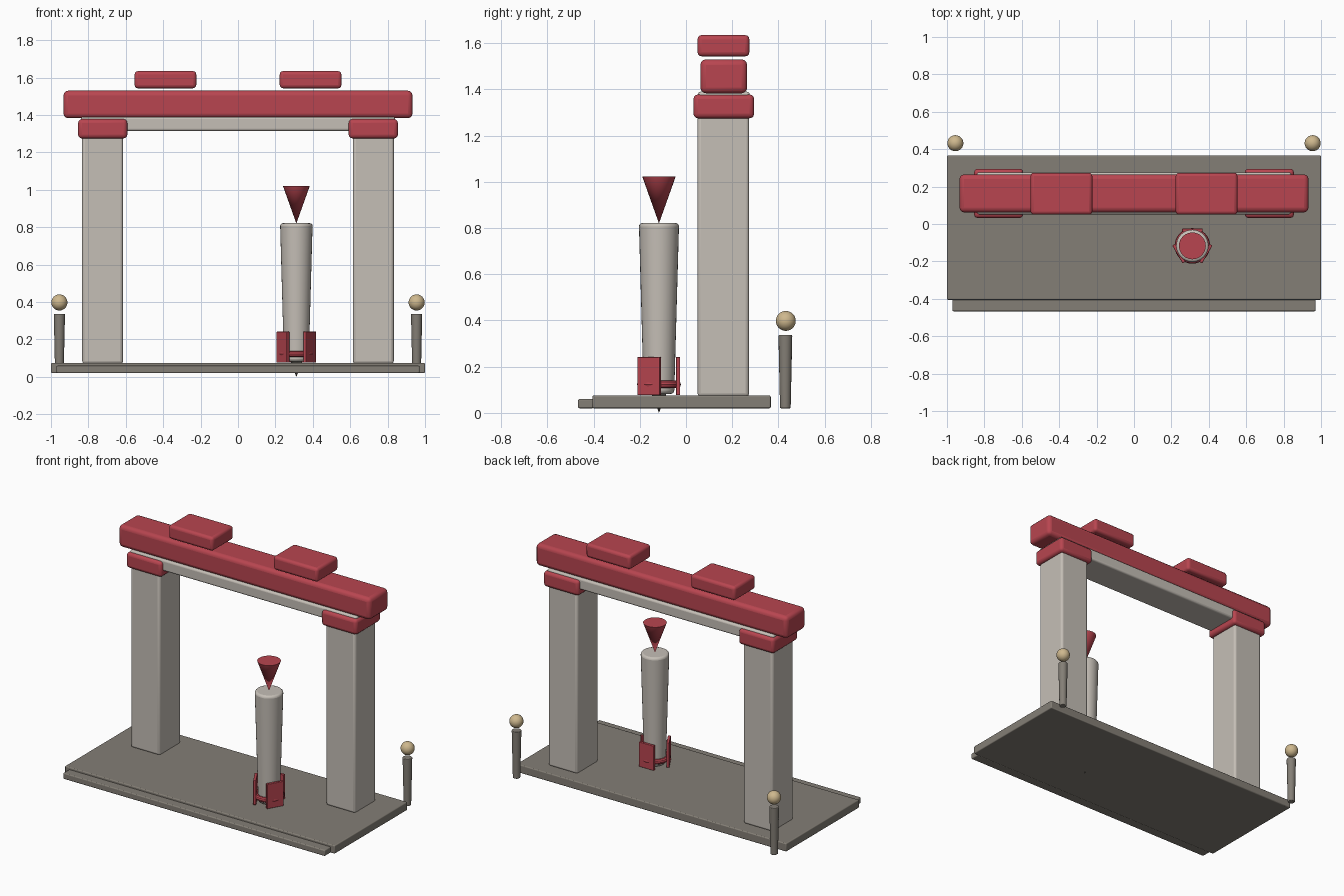
import bpy, math

if "Cube" in bpy.data.objects:
    bpy.data.objects.remove(bpy.data.objects["Cube"])

def mat(name, rgb):
    m = bpy.data.materials.new(name)
    m.diffuse_color = (*rgb, 1)
    m.use_nodes = True
    m.node_tree.nodes["Principled BSDF"].inputs["Base Color"].default_value = m.diffuse_color
    return m

RED = mat("red", (0.48, 0.06, 0.08))
STONE = mat("pale_stone", (0.56, 0.52, 0.47))
BASE = mat("dark_stone", (0.23, 0.21, 0.18))
TAN = mat("tan", (0.62, 0.48, 0.27))

def finish(name, m, bevel=0, segs=3):
    o = bpy.context.object
    o.name = name
    o.data.materials.append(m)
    if bevel:
        b = o.modifiers.new("bevel", "BEVEL")
        b.width, b.segments = bevel, segs
        b.limit_method, b.angle_limit = "ANGLE", math.radians(40)
    bpy.ops.object.shade_smooth_by_angle(angle=math.radians(35))
    return o

def box(name, x, y, z, m, bevel=0.0):
    """Box from (min, max) ranges on each axis."""
    bpy.ops.mesh.primitive_cube_add(size=1, location=[sum(r) / 2 for r in (x, y, z)])
    o = bpy.context.object
    o.scale = [r[1] - r[0] for r in (x, y, z)]
    bpy.ops.object.transform_apply(location=False, rotation=False, scale=True)
    return finish(name, m, bevel)

def cone(name, x, y, z, r0, r1, m, sides=24, bevel=0):
    bpy.ops.mesh.primitive_cone_add(vertices=sides, radius1=r0, radius2=r1,
                                    depth=z[1] - z[0], location=(x, y, sum(z) / 2))
    return finish(name, m, bevel)

# Platform and front step
box("platform", (-1, 1), (-0.405, 0.367), (0.02, 0.075), BASE, 0.006)
box("front_step", (-0.97, 0.97), (-0.467, -0.40), (0.02, 0.06), BASE, 0.006)

# Gate beams
box("lintel", (-0.84, 0.84), (0.052, 0.276), (1.315, 1.39), STONE, 0.012)
box("top_beam", (-0.933, 0.933), (0.062, 0.265), (1.383, 1.53), RED, 0.025)

# Mirrored gate parts and posts
for s, side in ((-1, "left"), (1, "right")):
    def span(a, b):
        return sorted((s * a, s * b))
    box(side + "_pillar", span(0.615, 0.833), (0.05, 0.273), (0.07, 1.29), STONE, 0.015)
    box(side + "_capital", span(0.592, 0.855), (0.032, 0.295), (1.275, 1.378), RED, 0.02)
    box(side + "_roof_block", span(0.223, 0.553), (0.05, 0.274), (1.543, 1.635), RED, 0.018)
    cone(side + "_post", s * 0.955, 0.43, (0.02, 0.337), 0.023, 0.03, BASE, 16, 0.004)
    bpy.ops.mesh.primitive_uv_sphere_add(segments=24, ring_count=16, radius=0.043,
                                         location=(s * 0.955, 0.432, 0.398))
    finish(side + "_post_ball", TAN)

# Rocket: body, inverted nose and nozzle cones, collar
RX, RY = 0.312, -0.117
cone("rocket_body", RX, RY, (0.082, 0.822), 0.066, 0.087, STONE, 32, 0.015)
cone("rocket_nose", RX, RY, (0.82, 1.022), 0, 0.072, RED, 24)
cone("rocket_nozzle", RX, RY, (0.0, 0.13), 0, 0.05, BASE, 24)
bpy.ops.mesh.primitive_torus_add(major_radius=0.078, minor_radius=0.017, major_segments=32,
                                 minor_segments=10, location=(RX, RY, 0.123))
finish("rocket_collar", RED)

# Three tangential fins
for i in range(3):
    a = math.radians(90 + 120 * i)
    o = box(f"rocket_fin_{i + 1}", (-0.009, 0.009), (-0.055, 0.055), (0.077, 0.242), RED, 0.003)
    o.location.x = RX + 0.083 * math.cos(a)
    o.location.y = RY + 0.083 * math.sin(a)
    o.rotation_euler.z = a
